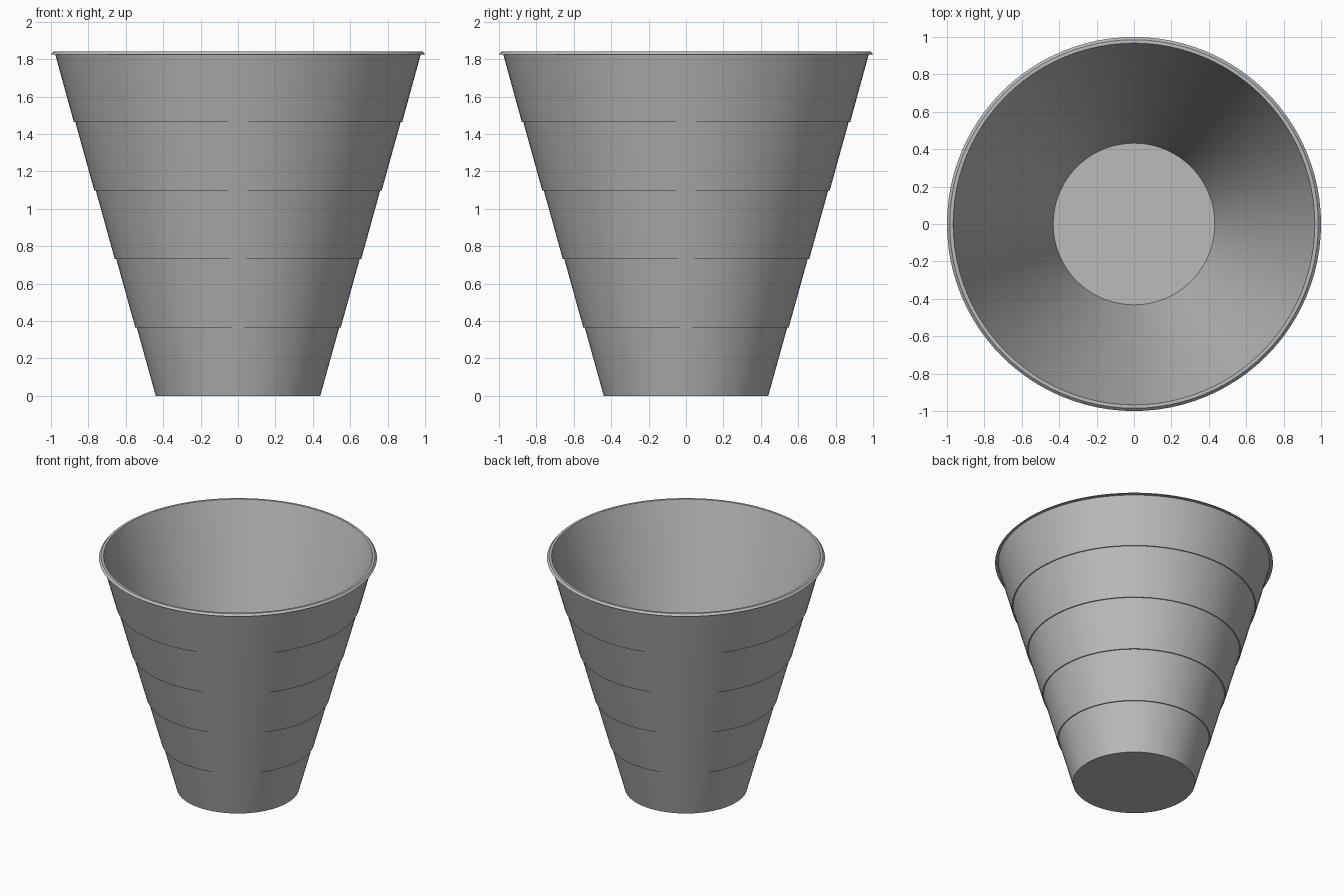
import bpy
import bmesh
import math

old = bpy.data.objects.get("Cube")
if old:
    bpy.data.objects.remove(old, do_unlink=True)

# Single plain grey plastic
grey = bpy.data.materials.new("plain_grey")
grey.use_nodes = True
colour = (0.5, 0.5, 0.5, 1)
grey.diffuse_color = colour
grey.node_tree.nodes["Principled BSDF"].inputs["Base Color"].default_value = colour

SIDES = 96
SECTIONS = 5
SECTION_HEIGHT = 0.366
BASE_RADIUS = 0.44
GROWTH = 0.1095   # radius gained per section, step included
STEP = 0.008      # overhang at each section joint


def lathe(name, profile):
    """Revolve (radius, height) points; radius 0 makes a pole."""
    bm = bmesh.new()
    verts = [bm.verts.new((r, 0, z)) for r, z in profile]
    edges = [bm.edges.new(pair) for pair in zip(verts, verts[1:])]
    bmesh.ops.spin(bm, geom=verts + edges, cent=(0, 0, 0), axis=(0, 0, 1),
                   angle=math.tau, steps=SIDES, use_merge=False)
    bmesh.ops.remove_doubles(bm, verts=bm.verts, dist=0.0005)
    bmesh.ops.recalc_face_normals(bm, faces=bm.faces)
    mesh = bpy.data.meshes.new(name)
    bm.to_mesh(mesh)
    bm.free()
    mesh.materials.append(grey)
    obj = bpy.data.objects.new(name, mesh)
    bpy.context.collection.objects.link(obj)
    bpy.ops.object.select_all(action="DESELECT")
    obj.select_set(True)
    bpy.context.view_layer.objects.active = obj
    bpy.ops.object.shade_smooth_by_angle(angle=math.radians(30))
    return obj


# Stepped outer wall, from the base upward
profile = [(0, 0)]
for i in range(SECTIONS):
    bottom = BASE_RADIUS + GROWTH * i
    profile.append((bottom, SECTION_HEIGHT * i))
    profile.append((bottom + GROWTH - STEP, SECTION_HEIGHT * (i + 1)))

# Flared lip, then the smooth inner wall and floor
profile[-1] = (0.977, 1.825)
profile += [(1.0, 1.825), (0.985, 1.84), (0.967, 1.84), (0.432, 0.01), (0, 0.01)]
lathe("cup", profile)
